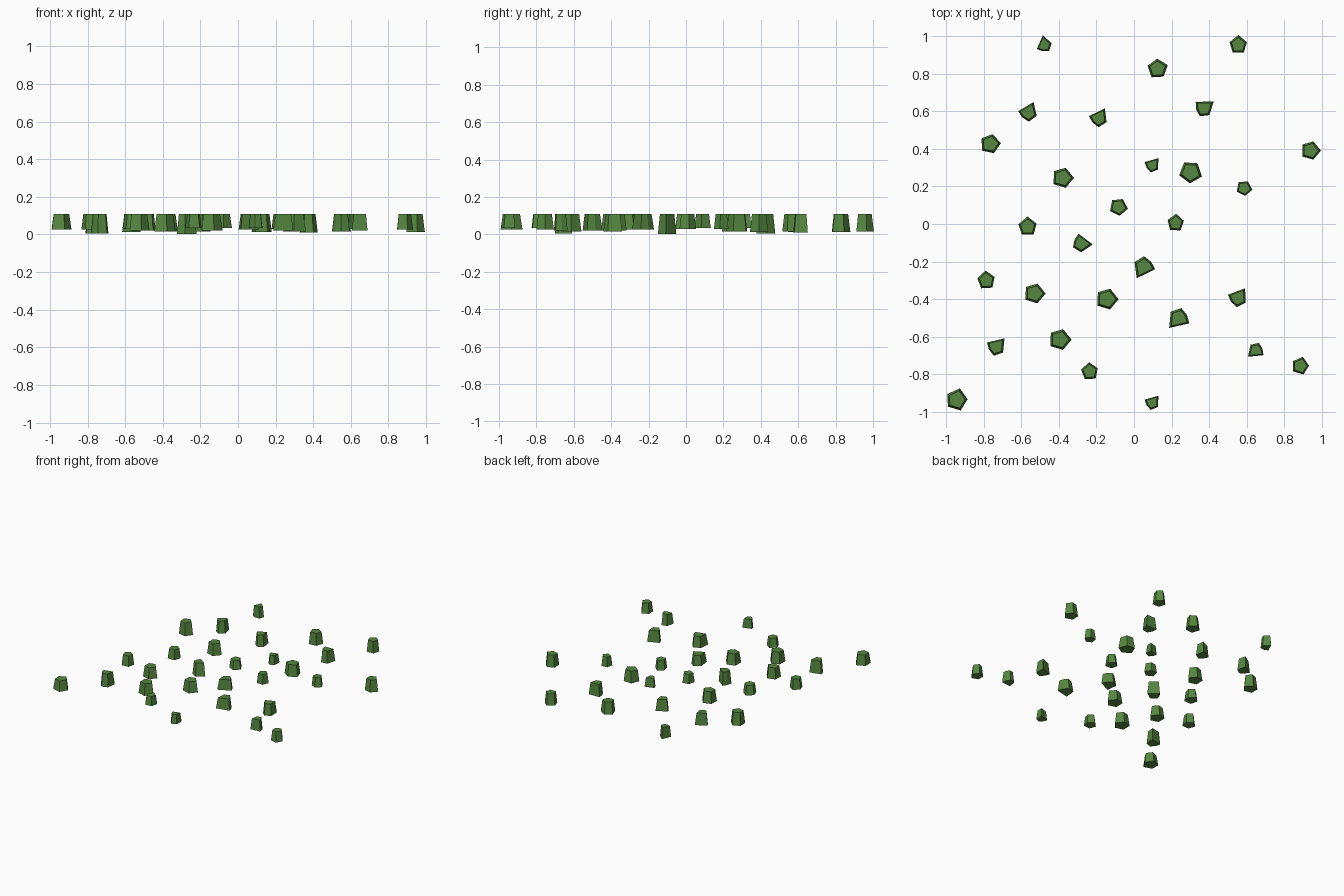
import bpy, bmesh
from math import radians, cos, sin

mat = bpy.data.materials.new("leaf_green")
mat.diffuse_color = (0.09, 0.24, 0.05, 1)

# Five-sided outlines: (angle, relative radius)
EVEN = [(0, 1.05), (72, .98), (142, 1.0), (215, 1.0), (288, .95)]
KITE = [(0, 1.15), (115, .95), (165, .75), (217, .95), (277, .95)]

# Clumps: x, y, radius, outline direction, underside height
even_clumps = [
    (.555, .952, .050, 90, .015), (.125, .825, .055, 20, .012),
    (-.765, .425, .055, 5, .005), (.938, .39, .053, 0, .012),
    (-.38, .245, .058, 0, .015), (.30, .275, .062, -20, .015),
    (.585, .19, .043, -10, .03), (-.083, .09, .049, -10, .035),
    (.222, .005, .047, 88, .03), (-.565, -.015, .052, 92, .03),
    (-.785, -.30, .050, 95, .025), (-.53, -.37, .057, 0, .02),
    (-.145, -.40, .060, 0, .02), (-.395, -.615, .060, 0, .015),
    (-.235, -.785, .048, 95, .035), (.885, -.755, .048, 75, .025),
    (-.942, -.935, .060, 75, .025),
]
kite_clumps = [
    (-.48, .952, .045, 95, .02), (-.565, .595, .054, 60, .012),
    (-.19, .565, .053, 55, .015), (.37, .62, .054, 30, .01),
    (.095, .315, .043, 45, .035), (-.28, -.10, .053, -8, .002),
    (.055, -.23, .062, 235, .025), (.55, -.39, .055, 50, .015),
    (.24, -.505, .062, 222, .02), (-.735, -.65, .054, 42, .005),
    (.65, -.675, .047, 215, .02), (.095, -.948, .043, 45, .035),
]


def clump(name, outline, x, y, r, turn, z0):
    """Tapered chunk with flat top and underside."""
    bm = bmesh.new()
    rings = []
    for z, s in ((z0, 1.0), (.108, .78)):
        rings.append([bm.verts.new((x + r * s * k * cos(radians(a + turn)),
                                    y + r * s * k * sin(radians(a + turn)), z))
                      for a, k in outline])
    low, top = rings
    n = len(outline)
    for i in range(n):
        j = (i + 1) % n
        bm.faces.new((low[i], low[j], top[j], top[i]))
    bm.faces.new(top)
    bm.faces.new(low[::-1])
    me = bpy.data.meshes.new(name)
    bm.to_mesh(me)
    bm.free()
    me.materials.append(mat)
    bpy.context.collection.objects.link(bpy.data.objects.new(name, me))


for i, c in enumerate(even_clumps):
    clump(f"round_clump_{i + 1}", EVEN, *c)
for i, c in enumerate(kite_clumps):
    clump(f"pointed_clump_{i + 1}", KITE, *c)
